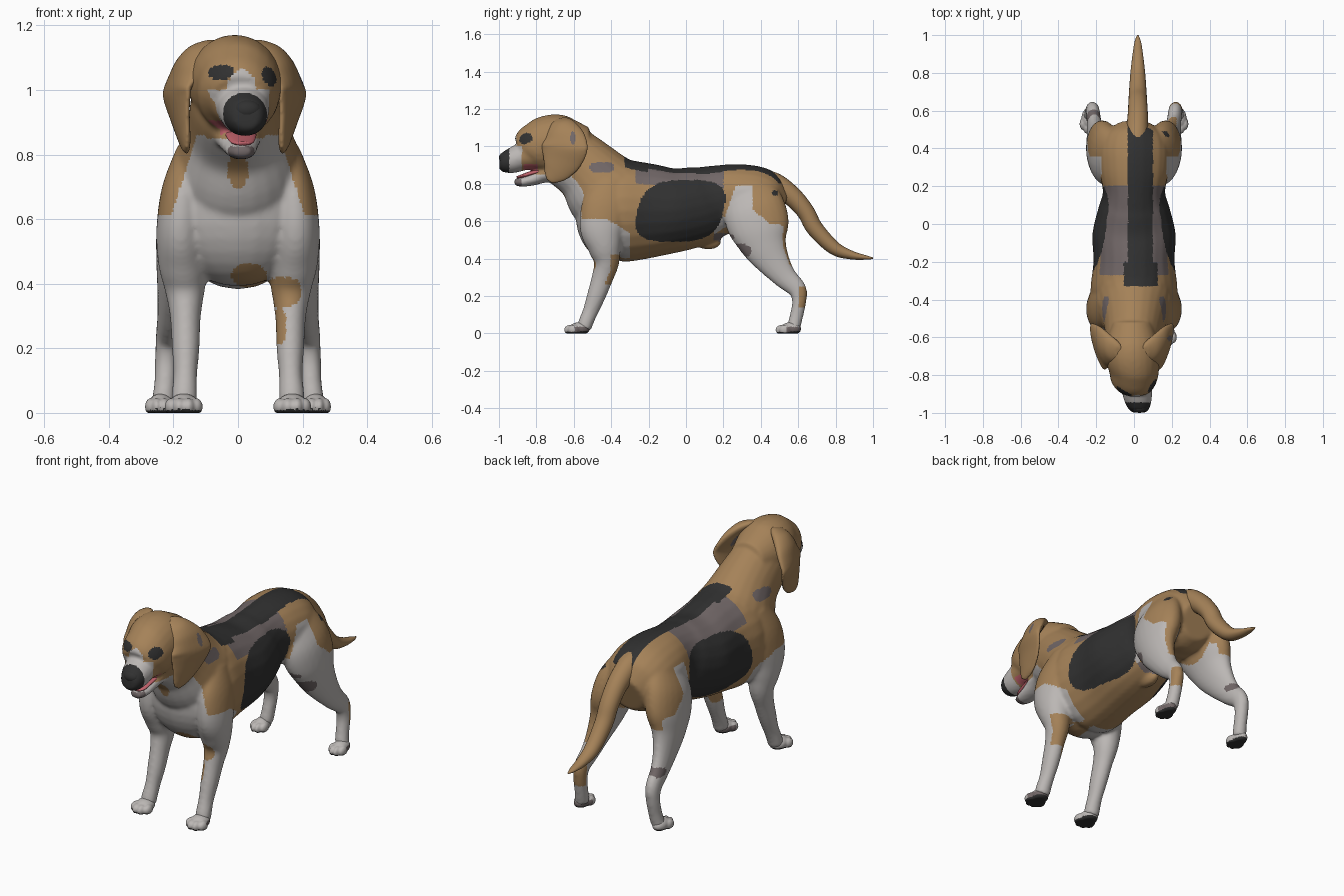
import bpy, bmesh
from mathutils import Vector, Matrix
from math import sin, cos, tau

cube = bpy.data.objects.get("Cube")
if cube:
    bpy.data.objects.remove(cube, do_unlink=True)

# Colours
COLOURS = {"tan fur": (.376, .223, .098), "white fur": (.50, .475, .46),
           "black fur": (.03, .03, .03), "grey fur": (.165, .135, .135),
           "pink mouth": (.52, .12, .145)}
TAN, WHITE, BLACK, GREY, PINK = range(5)
MATS = []
for label, rgb in COLOURS.items():
    m = bpy.data.materials.new(label)
    m.use_nodes = True
    m.diffuse_color = (*rgb, 1)
    bsdf = m.node_tree.nodes["Principled BSDF"]
    bsdf.inputs["Base Color"].default_value = (*rgb, 1)
    bsdf.inputs["Roughness"].default_value = .8
    MATS.append(m)


def spline(a, b, c, d, t):
    return .5 * (2 * b + (c - a) * t + (2 * a - 5 * b + 4 * c - d) * t * t
                 + (3 * b - a - 3 * c + d) * t ** 3)


def loft(bm, sections, side=1, sub=5, n=24):
    """Tube through (x, y, z, half width, half depth) sections."""
    keys = [Vector((s[0] * side, *s[1:])) for s in sections]
    path = []
    for i in range(len(keys) - 1):
        a, d = keys[max(i - 1, 0)], keys[min(i + 2, len(keys) - 1)]
        path += [spline(a, keys[i], keys[i + 1], d, k / sub) for k in range(sub)]
    path.append(keys[-1])
    rings = []
    for i, p in enumerate(path):
        t = (path[min(i + 1, len(path) - 1)] - path[max(i - 1, 0)]).to_3d()
        across = Vector((1, 0, 0))
        up = t.cross(across).normalized()
        rings.append([bm.verts.new(p.to_3d() + across * p[3] * cos(tau * k / n)
                                   + up * p[4] * sin(tau * k / n)) for k in range(n)])
    for r, q in zip(rings, rings[1:]):
        for k in range(n):
            bm.faces.new((r[k], r[(k + 1) % n], q[(k + 1) % n], q[k]))
    bm.faces.new(rings[0])
    bm.faces.new(rings[-1])


def ball(bm, centre, radii):
    mat = Matrix.Translation(centre) @ Matrix.Diagonal((*radii, 1))
    bmesh.ops.create_uvsphere(bm, u_segments=24, v_segments=16, radius=1, matrix=mat)


def finish(bm, name, rule, voxel=0):
    """Make an object, optionally fuse its shells, and colour faces by rule."""
    bmesh.ops.recalc_face_normals(bm, faces=bm.faces)
    me = bpy.data.meshes.new(name)
    bm.to_mesh(me)
    bm.free()
    ob = bpy.data.objects.new(name, me)
    bpy.context.scene.collection.objects.link(ob)
    if voxel:
        fuse = ob.modifiers.new("fuse", "REMESH")
        fuse.mode, fuse.voxel_size = "VOXEL", voxel
        soft = ob.modifiers.new("soften", "SMOOTH")
        soft.factor, soft.iterations = .5, 8
        bpy.context.view_layer.update()
        fused = bpy.data.meshes.new_from_object(
            ob.evaluated_get(bpy.context.evaluated_depsgraph_get()))
        ob.modifiers.clear()
        ob.data = me = fused
    me.materials.clear()
    for m in MATS:
        me.materials.append(m)
    for f in me.polygons:
        f.material_index = rule(f.center, f.normal)
        f.use_smooth = True


def blob(p, centre, radii, power=2):
    return sum(abs((a - b) / r) ** power for a, b, r in zip(p, centre, radii)) < 1


# Coat pattern
def head_coat(p):
    x, y, z = p
    if blob(p, (.09, -.85, 1.04), (.035, .045, .032)) or blob(p, (-.042, -.865, 1.052), (.05, .055, .028)):
        return BLACK
    if y < -.945 and z > .85:
        return BLACK
    if y < -.88 and z < .826:
        return GREY
    if -.865 < y < -.79 and .865 < z < .905:
        return PINK
    if z < .85 or (y < -.875 and z < 1) or blob(p, (.012, -.89, 1), (.045, .1, .065)):
        return WHITE
    return TAN


def fore_coat(x, y, z, n):
    # left foreleg patches, breastbone patch, then the white bib
    if x > .08 and y < -.4 and (blob((x, z), (.14, .375), (.055, .045), 3)
                               or blob((x, z), (.13, .27), (.02, .06))):
        return TAN
    if x > .08 and n.y > .3 and .26 < z < .42:
        return TAN
    if n.z < -.3 and blob((x, z), (.035, .425), (.055, .038)):
        return TAN
    bib = abs(x) < .13 + max(0, .85 - z) * .32 and y < -.5 and z < .86
    return WHITE if bib or z < .61 - max(0, y + .42) * .6 else TAN


def hind_coat(x, y, z, n):
    if x > 0 and (blob((y, z), (.19, .515), (.07, .022))
                  or (n.y < -.3 and blob((y, z), (.29, .44), (.06, .04)))):
        return GREY
    if x < 0 and n.y > 0 and blob((y, z), (.57, .31), (.04, .025)):
        return GREY
    if z < .25:
        return TAN if x > 0 and y > .605 and z > .14 else WHITE
    if (abs(x) < .1 and z > .45) or (n.y > .65 and z > (.36 if x > 0 else .52)):
        return TAN
    if z < .595 - (y - .4) * .15 or (z < .79 and .2 + (z - .6) * .35 < y
                                     and y < .36 + max(0, .66 - z) * 1.2):
        return WHITE
    return TAN


def coat(p, n):
    x, y, z = p
    if y < -.72 and z > .77:
        return head_coat(p)
    # spine stripe, saddle, grey band and small spots
    if -.33 < y < .53 and abs(x - .035) < (.09 if y < -.2 else .065) and z > .8:
        return BLACK
    if blob((y - .25 * (z - .655), z), (-.03, .655), (.23, .165), 3):
        return BLACK
    if x > 0 and blob((y, z), (.475, .75), (.018, .015)):
        return BLACK
    if -.27 < y < .2 and z > .775 - .1 * y:
        return GREY
    if blob((y, z), (-.45, .887), (.065, .028), 3):
        return GREY
    if y < -.52 and blob((x, z), (0, .75), (.032, .055)):
        return TAN
    if y < -.3:
        return fore_coat(x, y, z, n)
    return hind_coat(x, y, z, n) if y > .15 else TAN


# Body: torso, chest, neck, head and legs fused into one skin
bm = bmesh.new()
loft(bm, [(0, -.43, .65, .2, .22), (0, -.35, .655, .23, .272), (0, -.2, .656, .215, .255),
          (0, -.05, .66, .22, .225), (0, .08, .685, .19, .21), (0, .17, .71, .165, .19),
          (0, .28, .725, .185, .18), (0, .38, .71, .19, .18), (0, .46, .68, .16, .155),
          (0, .52, .66, .1, .1)])
ball(bm, (0, -.41, .63), (.235, .18, .238))
loft(bm, [(-.01, -.73, 1.03, .11, .11), (-.01, -.66, .97, .135, .165), (0, -.53, .87, .16, .18),
          (0, -.43, .76, .2, .222), (0, -.33, .69, .2, .23)])
# skull, muzzle, lower jaw
loft(bm, [(-.01, -.52, 1.01, .1, .09), (-.01, -.62, 1.015, .135, .135), (-.01, -.70, 1.022, .145, .15),
          (0, -.78, 1.0, .132, .147), (0, -.835, .985, .12, .122), (.005, -.875, .965, .088, .088)])
loft(bm, [(.01, -.8, .95, .095, .075), (.015, -.87, .945, .083, .074), (.02, -.93, .924, .074, .068),
          (.025, -.975, .914, .058, .055), (.028, -.997, .914, .04, .034)])
loft(bm, [(0, -.70, .87, .085, .07), (0, -.76, .85, .072, .046), (.006, -.82, .824, .056, .034),
          (.01, -.88, .81, .045, .026), (.012, -.918, .81, .028, .018)])
ball(bm, (0, .12, .49), (.035, .07, .042))
for s in (-1, 1):
    loft(bm, [(.14, -.39, .82, .05, .08), (.165, -.42, .70, .07, .13), (.178, -.45, .57, .075, .12),
              (.172, -.435, .46, .075, .09), (.165, -.425, .38, .062, .068), (.163, -.446, .30, .048, .058),
              (.162, -.48, .2, .043, .05), (.163, -.51, .12, .037, .042), (.166, -.535, .06, .04, .04),
              (.167, -.545, .025, .04, .04)], s)
    loft(bm, [(.1, .33, .78, .07, .13), (.14, .36, .68, .09, .165), (.165, .39, .57, .087, .165),
              (.185, .42, .47, .068, .125), (.2, .47, .38, .05, .09), (.21, .53, .3, .04, .064),
              (.218, .595, .235, .037, .05), (.222, .605, .17, .035, .038), (.225, .592, .1, .034, .036),
              (.23, .58, .05, .036, .036), (.234, .575, .025, .036, .036)], s)
finish(bm, "body", coat, .0095)

# Tail
bm = bmesh.new()
loft(bm, [(.01, .40, .82, .07, .06), (.015, .48, .795, .06, .06), (.02, .57, .73, .054, .053),
          (.02, .64, .65, .05, .047), (.02, .69, .56, .047, .045), (.02, .79, .458, .04, .037),
          (.02, .88, .42, .03, .024), (.02, .96, .406, .018, .012), (.02, 1.0, .402, .004, .004)])
finish(bm, "tail", lambda p, n: TAN)

# Ears, thick at the fold and flared outward at the rear of the middle
for s, label in ((1, "left"), (-1, "right")):
    bm = bmesh.new()
    loft(bm, [(.07, -.675, 1.15, .02, .03), (.095, -.67, 1.13, .045, .06), (.13, -.66, 1.09, .045, .09),
              (.157, -.65, 1.04, .036, .115), (.175, -.65, .99, .027, .125), (.172, -.665, .93, .021, .11),
              (.163, -.69, .875, .018, .082), (.153, -.715, .835, .014, .05), (.148, -.73, .812, .008, .02)], s)
    for v in bm.verts:
        flare = .3 * max(0, 1 - abs(v.co.z - .99) / .18)
        v.co.x += s * flare * (v.co.y + .66) - .011
    finish(bm, label + "_ear", lambda p, n: GREY if p.x > 0 and
           blob(p[1:], (-.605, 1.045), (.014, .035)) else TAN, .006)

# Paws with four toes and dark soles
for s, side in ((1, "left"), (-1, "right")):
    for label, x, y, w in (("front", .168, -.57, 1), ("hind", .24, .56, .82)):
        bm = bmesh.new()
        ball(bm, (s * x, y, .024), (.047 * w, .056, .036))
        for dx, dy in ((-.038, -.03), (-.014, -.05), (.014, -.05), (.038, -.03)):
            ball(bm, (s * x + dx * w, y + dy, .019), (.021 * w, .032, .027))
        for v in bm.verts:
            v.co.z = max(v.co.z, 0)
        finish(bm, side + "_" + label + "_paw", lambda p, n: BLACK if n.z < -.4 else
               GREY if s > 0 and n.y > .1 and p.z < .035 else WHITE, .005)

# Nose, eyes and tongue
bm = bmesh.new()
ball(bm, (.028, -.968, .938), (.045, .032, .032))
finish(bm, "nose", lambda p, n: BLACK)
for x, label in ((.088, "left"), (-.075, "right")):
    bm = bmesh.new()
    ball(bm, (x, -.843, 1.036), (.02, .02, .018))
    finish(bm, label + "_eye", lambda p, n: BLACK)
bm = bmesh.new()
loft(bm, [(.008, -.77, .87, .05, .014), (.01, -.83, .855, .046, .013), (.013, -.88, .839, .036, .01),
          (.014, -.905, .834, .02, .006)])
finish(bm, "tongue", lambda p, n: PINK)
